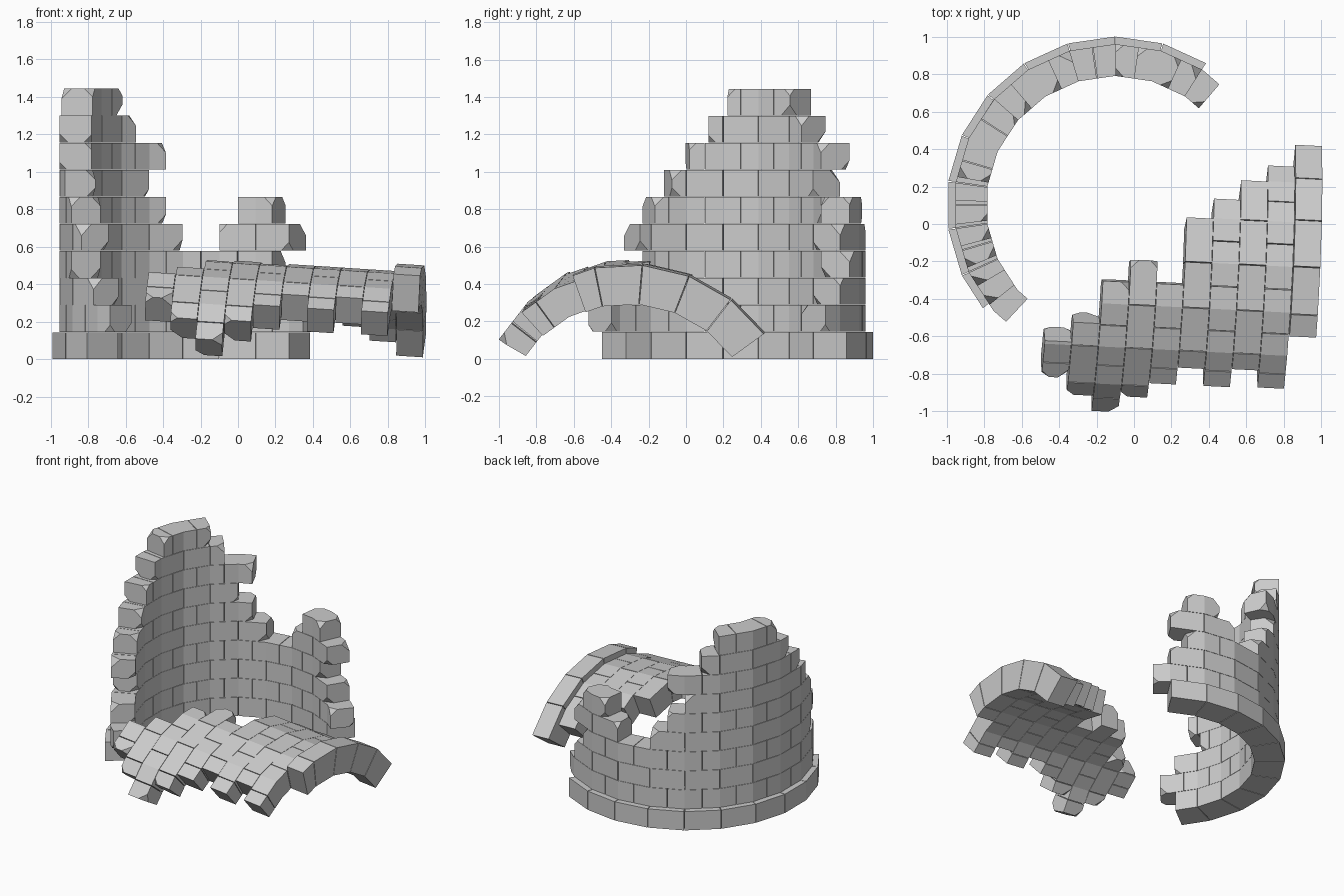
import bpy, bmesh, random
from math import radians, cos, sin
from mathutils import Vector

if "Cube" in bpy.data.objects:
    bpy.data.objects.remove(bpy.data.objects["Cube"])

random.seed(4)
STEP = 360 / 22          # one brick, in degrees
ROW = 0.1445             # course height
INNER, OUTER, PLINTH = 0.69, 0.86, 0.90


def facet_radius(r, a, grid):
    """Radius on a 22-sided ring whose corners sit on grid + k * STEP."""
    off = (a - grid) % STEP - STEP / 2
    return r * cos(radians(STEP / 2)) / cos(radians(off))


def add_brick(bm, frame, a0, a1, r1, h0, grid, chip):
    """One curved brick; chip lists which ends (0 / 1) have broken corners."""
    org, u, v, w = frame
    a0, a1 = a0 + 0.15, a1 - 0.15
    k = int((a0 - grid) // STEP) + 1
    corner = grid + k * STEP
    angs = [a0, a1]
    if a0 + 1 < corner < a1 - 1:
        angs.insert(1, corner)
    rings = []
    for a in angs:
        c, s = cos(radians(a)), sin(radians(a))
        ring = []
        for r, h in ((INNER, h0), (r1, h0), (r1, h0 + ROW - 0.002), (INNER, h0 + ROW - 0.002)):
            rr = facet_radius(r, a, grid)
            ring.append(bm.verts.new(org + u * rr * c + v * rr * s + w * h))
        rings.append(ring)
    faces = [bm.faces.new(rings[0]), bm.faces.new(rings[-1])]
    for p, q in zip(rings, rings[1:]):
        for i in range(4):
            j = (i + 1) % 4
            faces.append(bm.faces.new((p[i], p[j], q[j], q[i])))
    bmesh.ops.recalc_face_normals(bm, faces=faces)
    for end in chip:
        for vert in random.sample(rings[-end], 2):
            bmesh.ops.bevel(bm, geom=[vert], offset=random.uniform(0.035, 0.065),
                            segments=1, affect='VERTICES', profile=0.5)


def add_course(name, frame, i, spans, grid, chip=True):
    """One ring of bricks covering the given angle spans, joints staggered by row."""
    bm = bmesh.new()
    r1 = PLINTH if i == 0 else OUTER
    shift = grid + (i % 2) * STEP / 2
    for a, b in spans:
        joints = [shift + k * STEP for k in range(-4, 20)]
        cuts = [a] + [j for j in joints if a + 4 < j < b - 4] + [b]
        n = len(cuts) - 1
        for k in range(n):
            ends = ([0] if k == 0 else []) + ([1] if k == n - 1 else [])
            add_brick(bm, frame, cuts[k], cuts[k + 1], r1, i * ROW, grid, ends if chip else [])
    me = bpy.data.meshes.new(name)
    bm.to_mesh(me)
    bm.free()
    bpy.context.collection.objects.link(bpy.data.objects.new(name, me))


# Standing tower wall, ruined towards the top
wall = (Vector((-0.10, 0.10, 0)), Vector((1, 0, 0)), Vector((0, 1, 0)), Vector((0, 0, 1)))
wall_spans = [
    [(57.3, 218)], [(49.1, 227)], [(57.3, 218.5)], [(65.4, 203)],
    [(57.3, 90), (106.3, 210.5)], [(65.4, 81.8), (114.5, 203)],
    [(122.7, 195)], [(114.5, 187)], [(130.5, 178.5)], [(138.5, 170)],
]
for i, spans in enumerate(wall_spans):
    add_course(f"wall_course_{i + 1}", wall, i, spans, 57.27, chip=i > 0)

# Fallen wall section lying on its side, plinth end to the right
w = Vector((-1, 0.05, 0.065)).normalized()
u = Vector((0, 1, 0))
u = (u - w * u.dot(w)).normalized()
v = u.cross(w)
if v.z < 0:
    v = -v
fallen = (Vector((0.932, -0.31, -0.395)), u, v, w)
fallen_spans = [
    (36, 109.6), (44.2, 132.5), (52.4, 125), (60.5, 133), (68.7, 125.5),
    (93.3, 133), (85.1, 141), (93.3, 150.3), (109, 141.5), (116.5, 132.5),
]
for i, span in enumerate(fallen_spans):
    add_course(f"fallen_course_{i + 1}", fallen, i, [span], 36, chip=i > 5)
